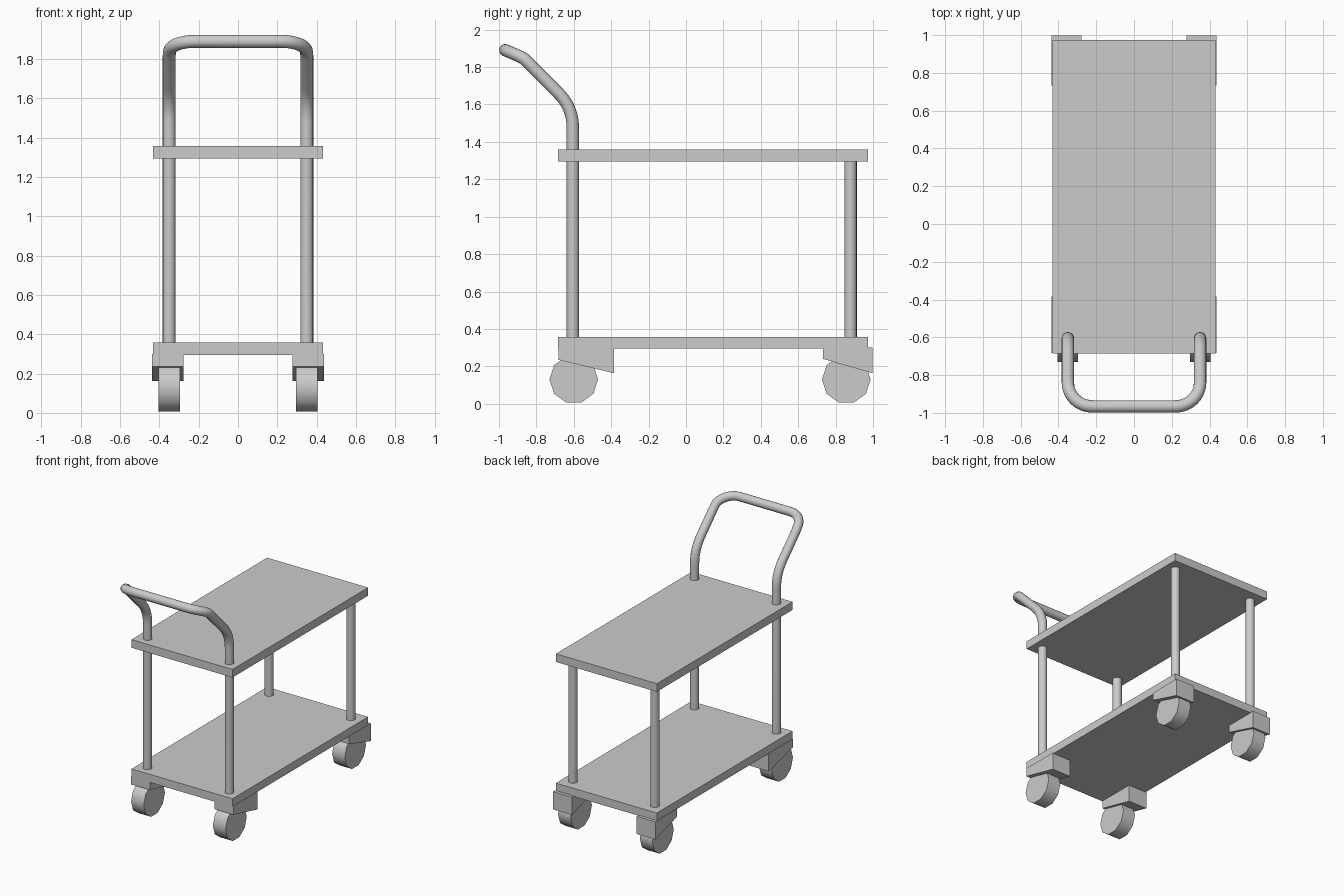
import bpy, bmesh
from math import sin, cos, pi, radians
from mathutils import Matrix

if "Cube" in bpy.data.objects:
    bpy.data.objects.remove(bpy.data.objects["Cube"])


def new_object(name, bm, smooth=False):
    bmesh.ops.recalc_face_normals(bm, faces=bm.faces)
    me = bpy.data.meshes.new(name)
    bm.to_mesh(me)
    bm.free()
    ob = bpy.data.objects.new(name, me)
    bpy.context.collection.objects.link(ob)
    if smooth:
        bpy.ops.object.select_all(action='DESELECT')
        bpy.context.view_layer.objects.active = ob
        ob.select_set(True)
        bpy.ops.object.shade_smooth_by_angle(angle=radians(40))
    return ob


def prism(name, profile, x0, x1):
    """Extrude a (y, z) profile along x."""
    bm = bmesh.new()
    face = bm.faces.new([bm.verts.new((x0, y, z)) for y, z in profile])
    ext = bmesh.ops.extrude_face_region(bm, geom=[face])
    verts = [v for v in ext['geom'] if isinstance(v, bmesh.types.BMVert)]
    bmesh.ops.translate(bm, vec=(x1 - x0, 0, 0), verts=verts)
    return new_object(name, bm)


def cylinder(name, loc, r, depth, sides, rot):
    bm = bmesh.new()
    bmesh.ops.create_cone(bm, cap_ends=True, segments=sides, radius1=r, radius2=r,
                          depth=depth, matrix=Matrix.Translation(loc) @ rot)
    return new_object(name, bm, smooth=True)


# Shelves
for name, z in (("lower_shelf", 0.295), ("upper_shelf", 1.295)):
    prism(name, [(-0.685, z), (0.973, z), (0.973, z + 0.063), (-0.685, z + 0.063)], -0.432, 0.432)

# Caster brackets, wheels and rear posts
upright = Matrix.Identity(4)
sideways = Matrix.Rotation(pi / 2, 4, 'Y')
front_wedge = [(-0.682, 0.30), (-0.682, 0.235), (-0.385, 0.163), (-0.385, 0.30)]
rear_wedge = [(0.733, 0.30), (0.733, 0.24), (0.998, 0.163), (0.998, 0.30)]
for side, s in (("left", -1), ("right", 1)):
    prism("front_bracket_" + side, front_wedge, 0.277 * s, 0.438 * s)
    prism("rear_bracket_" + side, rear_wedge, 0.277 * s, 0.438 * s)
    for end, y in (("front", -0.60), ("rear", 0.857)):
        cylinder(f"{end}_wheel_{side}", (0.35 * s, y, 0.13), 0.13, 0.108, 10, sideways)
    cylinder("rear_post_" + side, (0.35 * s, 0.88, 0.825), 0.033, 0.99, 16, upright)


# Front posts and push handle: one bent tube
def slope_z(y):
    return 1.657 + (-0.678 - y) if y > -0.87 else 1.849 + (-0.87 - y) * 0.43


half = [(0.35, -0.605, 0.33)]
for i in range(7):
    a = radians(45) * i / 6
    half.append((0.35, -0.605 - 0.25 * (1 - cos(a)), 1.48 + 0.25 * sin(a)))
for i in range(9):
    a = pi / 2 * i / 8
    y = -0.84 - 0.126 * sin(a)
    half.append((0.22 + 0.13 * cos(a), y, slope_z(y)))
path = half + [(-x, y, z) for x, y, z in reversed(half)]

curve = bpy.data.curves.new("push_handle", 'CURVE')
curve.dimensions = '3D'
curve.bevel_depth = 0.033
curve.bevel_resolution = 6
curve.use_fill_caps = True
spline = curve.splines.new('POLY')
spline.points.add(len(path) - 1)
for p, co in zip(spline.points, path):
    p.co = (*co, 1)
spline.use_smooth = True
bpy.context.collection.objects.link(bpy.data.objects.new("push_handle", curve))
